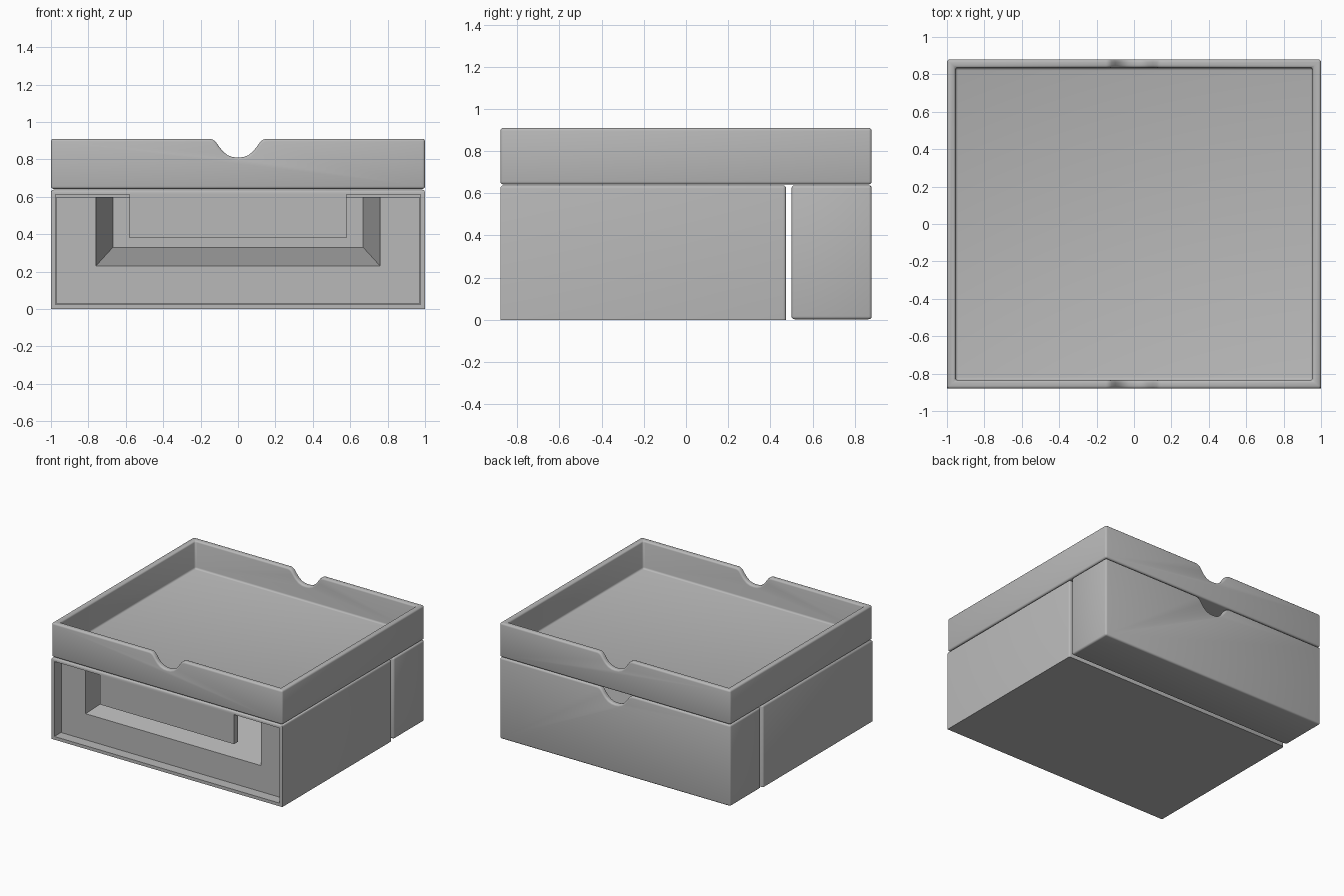
import bpy
import bmesh
import math

cube = bpy.data.objects.get("Cube")
if cube:
    bpy.data.objects.remove(cube, do_unlink=True)

grey = bpy.data.materials.new("plain grey")
grey.use_nodes = True
grey.diffuse_color = (0.48, 0.48, 0.48, 1)
grey.node_tree.nodes["Principled BSDF"].inputs["Base Color"].default_value = grey.diffuse_color


def finish(name, bm):
    bmesh.ops.recalc_face_normals(bm, faces=bm.faces)
    mesh = bpy.data.meshes.new(name)
    bm.to_mesh(mesh)
    bm.free()
    mesh.materials.append(grey)
    obj = bpy.data.objects.new(name, mesh)
    bpy.context.collection.objects.link(obj)
    return obj


def box(name, x, y0, y1, z0, z1, round_rule=None, radius=0.015):
    """Box symmetric in x; edges whose midpoint passes round_rule are rounded."""
    bm = bmesh.new()
    bmesh.ops.create_cube(bm, size=1)
    for v in bm.verts:
        v.co = (v.co.x * 2 * x, y0 + (v.co.y + 0.5) * (y1 - y0), z0 + (v.co.z + 0.5) * (z1 - z0))
    if round_rule:
        edges = [e for e in bm.edges if round_rule((e.verts[0].co + e.verts[1].co) / 2)]
        bmesh.ops.bevel(bm, geom=edges, offset=radius, segments=3, profile=0.5, affect='EDGES')
    return finish(name, bm)


def notch(top, y0, y1):
    """Cutter for a finger notch with flared upper corners."""
    half = [(0.15, 0.02), (0.15, 0), (0.135, -0.004), (0.12, -0.015), (0.1, -0.043),
            (0.08, -0.068), (0.055, -0.088), (0.028, -0.098)]
    outline = half + [(0, -0.1)] + [(-x, z) for x, z in reversed(half)]
    bm = bmesh.new()
    face = bm.faces.new([bm.verts.new((x, y0, top + z)) for x, z in outline])
    extruded = bmesh.ops.extrude_face_region(bm, geom=[face])["geom"]
    for v in extruded:
        if isinstance(v, bmesh.types.BMVert):
            v.co.y = y1
    return finish("notch_cutter", bm)


def activate(obj):
    bpy.ops.object.select_all(action='DESELECT')
    obj.select_set(True)
    bpy.context.view_layer.objects.active = obj


def cut(obj, *cutters):
    activate(obj)
    for cutter in cutters:
        mod = obj.modifiers.new("cut", 'BOOLEAN')
        mod.operation = 'DIFFERENCE'
        mod.solver = 'EXACT'
        mod.object = cutter
        bpy.ops.object.modifier_apply(modifier=mod.name)
        bpy.data.objects.remove(cutter, do_unlink=True)


def soften(obj, radius=0.0):
    activate(obj)
    if radius:
        mod = obj.modifiers.new("round", 'BEVEL')
        mod.width = radius
        mod.segments = 3
        mod.limit_method = 'ANGLE'
        mod.angle_limit = math.radians(45)
        mod.use_clamp_overlap = False
        bpy.ops.object.modifier_apply(modifier=mod.name)
    bpy.ops.object.shade_smooth_by_angle(angle=math.radians(35))


DEPTH = 0.88
WALL = 0.045

# Top tray, notched front and back
tray = box("top_tray", 1, -DEPTH, DEPTH, 0.642, 0.91)
cut(tray, box("hollow", 1 - WALL, -DEPTH + WALL, DEPTH - WALL, 0.69, 1.2),
    notch(0.91, -1, -0.8), notch(0.91, 0.8, 1))
soften(tray, 0.014)

# Rear bin, notched at the back
bin_box = box("rear_bin", 1, 0.5, DEPTH, 0.003, 0.638)
cut(bin_box, box("hollow", 1 - WALL, 0.5 + WALL, DEPTH - WALL, 0.05, 1), notch(0.638, 0.8, 1))
soften(bin_box, 0.014)

# Sleeve, open at the front, rounded on top and at the rear
sleeve = box("drawer_sleeve", 1, -DEPTH, 0.475, 0, 0.638,
             lambda m: m.z > 0.6 or (m.y > 0.4 and m.z > 0.1))
cut(sleeve, box("hollow", 0.975, -1, 0.44, 0.025, 0.612))
soften(sleeve)

# Drawer set back in the sleeve, with a tapering finger pocket open at the top
drawer = box("drawer", 0.97, -0.80, 0.42, 0.026, 0.6)
pocket = box("pocket", 0.76, -0.80, -0.32, 0.23, 0.8)
for v in pocket.data.vertices:
    if v.co.y > -0.5:
        v.co.x *= 0.88
        if v.co.z < 0.5:
            v.co.z = 0.33
    else:
        v.co.y = -0.801
cut(drawer, pocket)
soften(drawer)

# Pull plate hanging in front of the pocket
box("drawer_pull", 0.58, -0.878, -0.83, 0.38, 0.613)
